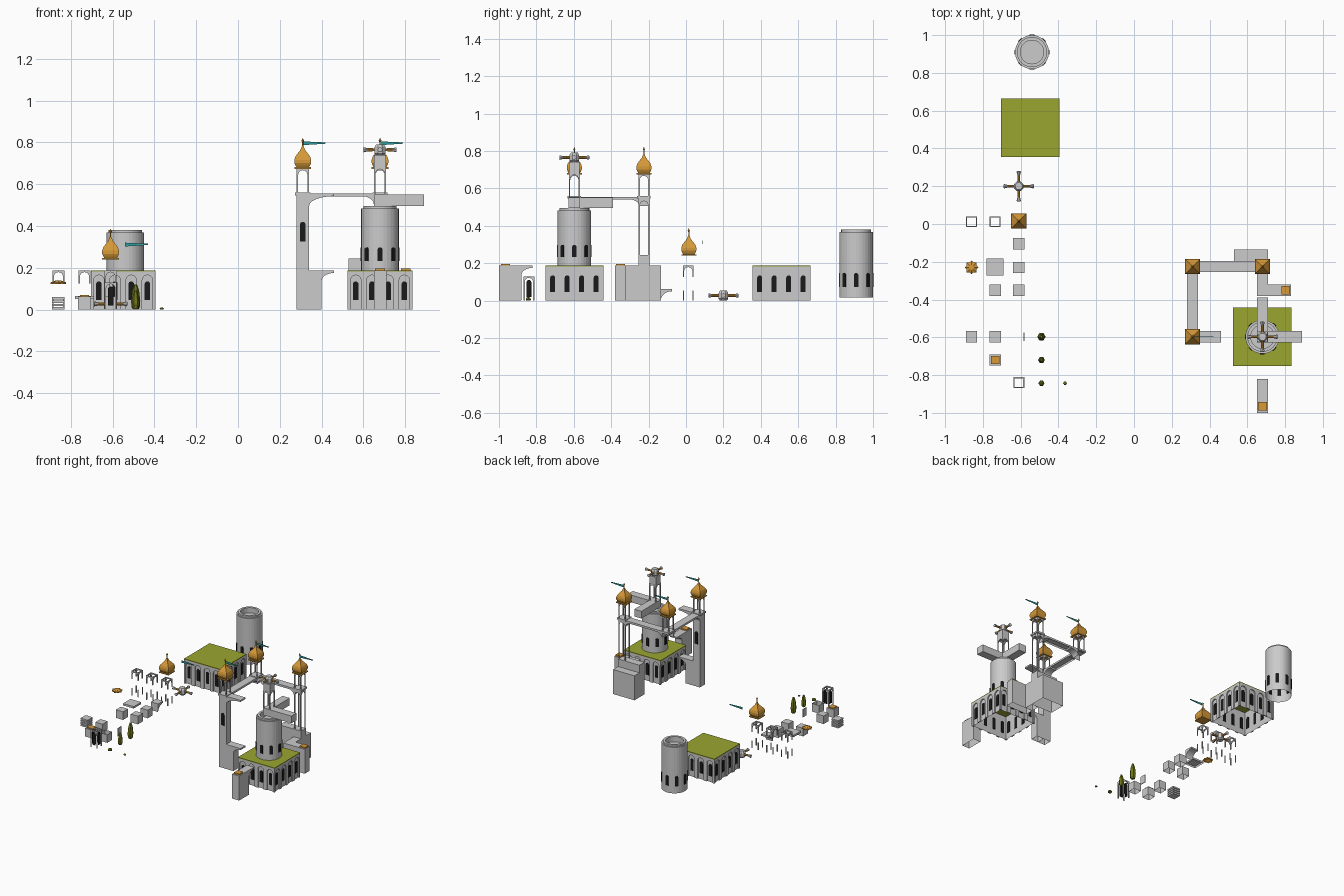
import bpy, bmesh
from math import pi, sin, cos, sqrt
from mathutils import Matrix, Vector

if "Cube" in bpy.data.objects:
    bpy.data.objects.remove(bpy.data.objects["Cube"])


def mat(name, c):
    m = bpy.data.materials.new(name)
    m.diffuse_color = (*c, 1)
    m.use_nodes = True
    m.node_tree.nodes["Principled BSDF"].inputs["Base Color"].default_value = m.diffuse_color
    return m


GOLD = mat("gold", (.67, .32, .04))
GRASS = mat("grass", (.33, .38, .03))
LEAF = mat("leaf", (.16, .18, .01))
TEAL = mat("teal", (.03, .33, .33))
DARK = mat("dark", (.01, .01, .01))


def place(x, y, z, ang=0):
    return Matrix.Translation((x, y, z)) @ Matrix.Rotation(ang, 4, 'Z')


def finish(bm, name, m=None):
    bmesh.ops.recalc_face_normals(bm, faces=bm.faces)
    me = bpy.data.meshes.new(name)
    bm.to_mesh(me)
    bm.free()
    ob = bpy.data.objects.new(name, me)
    bpy.context.collection.objects.link(ob)
    if m:
        me.materials.append(m)
    return ob


def prism(bm, pts, d, M):
    """Outline in local x/z, extruded along local y."""
    a = [bm.verts.new(M @ Vector((u, -d / 2, v))) for u, v in pts]
    b = [bm.verts.new(M @ Vector((u, d / 2, v))) for u, v in pts]
    bm.faces.new(a)
    bm.faces.new(b[::-1])
    n = len(pts)
    for i in range(n):
        bm.faces.new((a[i], b[i], b[(i + 1) % n], a[(i + 1) % n]))


def box(bm, x0, x1, y0, y1, z0, z1, skip=()):
    s = bmesh.ops.create_cube(bm, size=1, matrix=Matrix.Translation(((x0 + x1) / 2, (y0 + y1) / 2, (z0 + z1) / 2))
                              @ Matrix.Diagonal((x1 - x0, y1 - y0, z1 - z0, 1)))
    faces = {f for v in s['verts'] for f in v.link_faces}
    dead = [f for f in faces if (f.calc_center_median().z < z0 + 1e-6 and 'b' in skip)
            or (f.calc_center_median().z > z1 - 1e-6 and 't' in skip)]
    bmesh.ops.delete(bm, geom=dead, context='FACES_ONLY')


def lathe(bm, prof, n, M, phase=0):
    rings = [[bm.verts.new(M @ Vector((r * cos(phase + 2 * pi * i / n), r * sin(phase + 2 * pi * i / n), z)))
              for i in range(n)] for r, z in prof]
    for a, b in zip(rings, rings[1:]):
        for i in range(n):
            bm.faces.new((a[i], a[(i + 1) % n], b[(i + 1) % n], b[i]))
    return rings


def arch(w, z0, z1, n=8):
    r = w / 2
    return [(-r, z0)] + [(-r * cos(pi * i / n), z1 - r + r * sin(pi * i / n)) for i in range(n + 1)] + [(r, z0)]


def arch_panel(w, ow, z0, z1, oz):
    return [(-w / 2, z1), (-w / 2, z0)] + arch(ow, z0, oz) + [(w / 2, z0), (w / 2, z1)]


def corbel(bm, w, h, d, M, lip=.012):
    arc = [(w - w * cos(t * pi / 12), -h + (h - lip) * sin(t * pi / 12)) for t in range(7)]
    prism(bm, [(0, 0)] + arc + [(w, 0)], d, M)


def arch_frame(name, x, y, z0, z1, w=.058):
    bm = bmesh.new()
    for k in range(4):
        M = place(x, y, 0, k * pi / 2) @ Matrix.Translation((0, -w / 2 + .003, 0))
        prism(bm, arch_panel(w, w - .014, z0, z1, z1 - .008), .006, M)
    finish(bm, name)


def windows(name, spots, w, z0, z1, d=.008):
    bm = bmesh.new()
    for M in spots:
        prism(bm, arch(w, z0, z1), d, M)
    finish(bm, name, DARK)


# Arcaded hall with a grass roof
def hall(cx, cy, s=.155, h=.187):
    bm = bmesh.new()
    i = s - .008
    box(bm, cx - i, cx + i, cy - i, cy + i, 0, h - .006, 'bt')
    spots = []
    for k in range(4):
        for j in range(4):
            M = place(cx, cy, 0, k * pi / 2) @ Matrix.Translation(((j - 1.5) * s / 2, -i - .004, 0))
            prism(bm, arch_panel(s / 2, .05, 0, h - .006, .165), .008, M)
            spots.append(M @ Matrix.Translation((0, .004, 0)))
    finish(bm, "hall_walls")
    windows("hall_windows", spots, .026, .045, .135, .006)
    bm = bmesh.new()
    box(bm, cx - s, cx + s, cy - s, cy + s, h - .006, h)
    finish(bm, "grass_roof", GRASS)


# Round keep with stepped rim and sunken top
def keep(cx, cy, z0, h):
    bm = bmesh.new()
    M = place(cx, cy, z0)
    r = lathe(bm, [(.09, 0), (.09, h - .012), (.08, h - .012), (.08, h), (.062, h), (.062, h - .04)], 32, M)
    bm.faces.new(r[-1])
    finish(bm, "round_keep")
    windows("keep_windows", [place(cx, cy, z0, k * pi / 4) @ Matrix.Translation((0, -.088, 0)) for k in range(8)],
            .024, h * .15, h * .36, .01)


# Onion dome with finial, and pennant
def flag(x, y, z):
    bm = bmesh.new()
    prism(bm, [(0, -.01), (.11, -.003), (.11, .003), (0, .008)], .002, place(x, y, z))
    finish(bm, "pennant", TEAL)


def dome(x, y, z, with_flag=True):
    bm = bmesh.new()
    prof = [(.03, 0), (.035, .008), (.04, .02), (.04, .035), (.035, .051), (.023, .067), (.011, .082), (.004, .1)]
    r = lathe(bm, [(a * sqrt(2), b) for a, b in prof], 4, place(x, y, z), pi / 4)
    bm.faces.new(r[0])
    bm.faces.new(r[-1])
    finish(bm, "onion_dome", GOLD)
    bm = bmesh.new()
    lathe(bm, [(.003, .09), (.003, .12), (.007, .127), (.003, .133), (.0005, .14)], 6, place(x, y, z))
    finish(bm, "finial", GOLD)
    if with_flag:
        flag(x, y, z + .115)


# Four-armed vane
def vane(x, y, z):
    grey, gold = bmesh.new(), bmesh.new()
    r = lathe(grey, [(.02, 0), (.028, .01), (.028, .04), (.02, .053)], 8, place(x, y, z), pi / 8)
    grey.faces.new(r[0])
    grey.faces.new(r[-1])
    for k in range(4):
        M = place(x, y, z + .027, k * pi / 2) @ Matrix.Rotation(pi / 2, 4, 'Y')
        lathe(gold, [(.007, .025), (.008, .078)], 8, M)
        e = lathe(grey, [(.007, .058), (.012, .078), (.008, .08)], 8, M)
        grey.faces.new(e[-1])
    finish(grey, "vane_hub")
    finish(gold, "vane_arms", GOLD)


def blocks(name, lst, m=None, skip='b'):
    bm = bmesh.new()
    for b in lst:
        box(bm, *b, skip)
    return finish(bm, name, m)


# ---- Assembled castle ----
hall(.68, -.597)
keep(.68, -.597, .187, .308)
blocks("keep_beams", [(.65, .89, -.627, -.567, .495, .55), (.65, .71, -.627, -.39, .495, .55)], skip='')
arch_frame("vane_posts", .68, -.597, .55, .68)
blocks("vane_block", [(.652, .708, -.625, -.569, .68, .74)], skip='')
vane(.68, -.597, .738)

# Corner tower with flared base
blocks("corner_tower", [(.28, .34, -.627, -.567, 0, .55), (.34, .40, -.627, -.567, 0, .187)])
bm = bmesh.new()
corbel(bm, .06, .05, .06, place(.40, -.597, .187))
corbel(bm, .12, .06, .06, place(.34, -.597, .555))
# Walkway brackets
for x, y, a in [(.31, -.567, pi / 2), (.31, -.25, -pi / 2), (.34, -.225, 0), (.65, -.225, pi)]:
    corbel(bm, .06, .05, .06, place(x, y, .555, a))
corbel(bm, .06, .05, .06, place(.68, -.88, .187, pi / 2))
finish(bm, "brackets")
windows("tower_window", [place(.31, -.627, 0), place(.31, -.567, 0)], .026, .325, .42, .006)
blocks("walkways", [(.28, .34, -.567, -.255, .54, .555), (.28, .71, -.255, -.195, .54, .555)])
blocks("tower_caps", [(x - .036, x + .036, y - .036, y + .036, .547, .56)
                      for x, y in [(.31, -.597), (.31, -.225), (.68, -.225)]], skip='')

# Rear stilted tower base, side and front piers
blocks("rear_base", [(.53, .71, -.255, -.135, 0, .187), (.53, .71, -.255, -.195, .187, .245)])
blocks("side_pier", [(.65, .83, -.38, -.32, 0, .187), (.65, .71, -.32, -.255, 0, .187)])
blocks("front_pier", [(.65, .71, -1, -.88, 0, .187)])
blocks("pier_caps", [(.78, .826, -.373, -.327, .187, .196), (.657, .703, -.988, -.942, .187, .196)], GOLD, '')
arch_frame("rear_stilts", .68, -.225, .245, .54)

for x, y in [(.31, -.597), (.31, -.225), (.68, -.225)]:
    arch_frame("lantern_arches", x, y, .56, .675)
    blocks("dome_plate", [(x - .04, x + .04, y - .04, y + .04, .674, .682)], GOLD, '')
    dome(x, y, .682)

# ---- Loose kit parts ----
keep(-.54, .91, .017, .363)
hall(-.55, .51)
vane(-.61, .2, 0)
for x in (-.86, -.735, -.61):
    arch_frame("loose_arch", x, .012, .125, .187)
    blocks("loose_legs", [(x + i * .026 - .003, x + i * .026 + .003, .012 + j * .026 - .003, .012 + j * .026 + .003, 0, .055)
                          for i in (-1, 1) for j in (-1, 1)], skip='')
blocks("loose_dome_plate", [(-.65, -.57, -.025, .055, .24, .247)], GOLD, '')
dome(-.61, .015, .247, False)
flag(-.54, .09, .312)

# Star plate
bm = bmesh.new()
for k in range(2):
    r = lathe(bm, [(.037, .122), (.037, .13), (.015, .138)], 4, place(-.86, -.23, 0), k * pi / 4)
    bm.faces.new(r[-1])
finish(bm, "star_plate", GOLD)
# Cubes, plate and slab
h = .03
blocks("loose_cubes", [(x - h, x + h, y - h, y + h, 0, .062) for x, y in
                       [(-.61, -.23), (-.735, -.35), (-.61, -.35), (-.735, -.597), (-.735, -.72)]])
blocks("square_plate", [(-.78, -.69, -.273, -.183, .05, .065)])
blocks("ribbed_cube", [(-.89, -.83, -.627, -.567, i * .016, i * .016 + .011) for i in range(4)], skip='')
blocks("thin_slab", [(-.585, -.58, -.62, -.575, 0, .06)], skip='')
blocks("loose_cap", [(-.757, -.713, -.742, -.698, .062, .07)], GOLD, '')
bm = bmesh.new()
corbel(bm, .06, .062, .06, place(-.61, -.135, .062, pi / 2))
finish(bm, "loose_bracket")
# Window cells
blocks("square_ring", [(-.64, -.58, -.75, -.69, 0, .062)], skip='bt')
arch_frame("window_cell", -.61, -.84, 0, .13)
windows("cell_windows", [place(-.61, -.84, 0, k * pi / 2) @ Matrix.Translation((0, -.025, 0)) for k in range(4)],
        .026, .02, .11, .003)

# Plants
for x, y, r, t in [(-.49, -.597, .022, .12), (-.49, -.72, .018, .09), (-.49, -.843, .016, .02), (-.365, -.843, .01, .01)]:
    bm = bmesh.new()
    g = lathe(bm, [(r * .5, 0), (r * .9, t * .1), (r, t * .35), (r * .75, t * .75), (r * .3, t)], 6, place(x, y, 0))
    bm.faces.new(g[0])
    bm.faces.new(g[-1])
    finish(bm, "shrub", LEAF)
